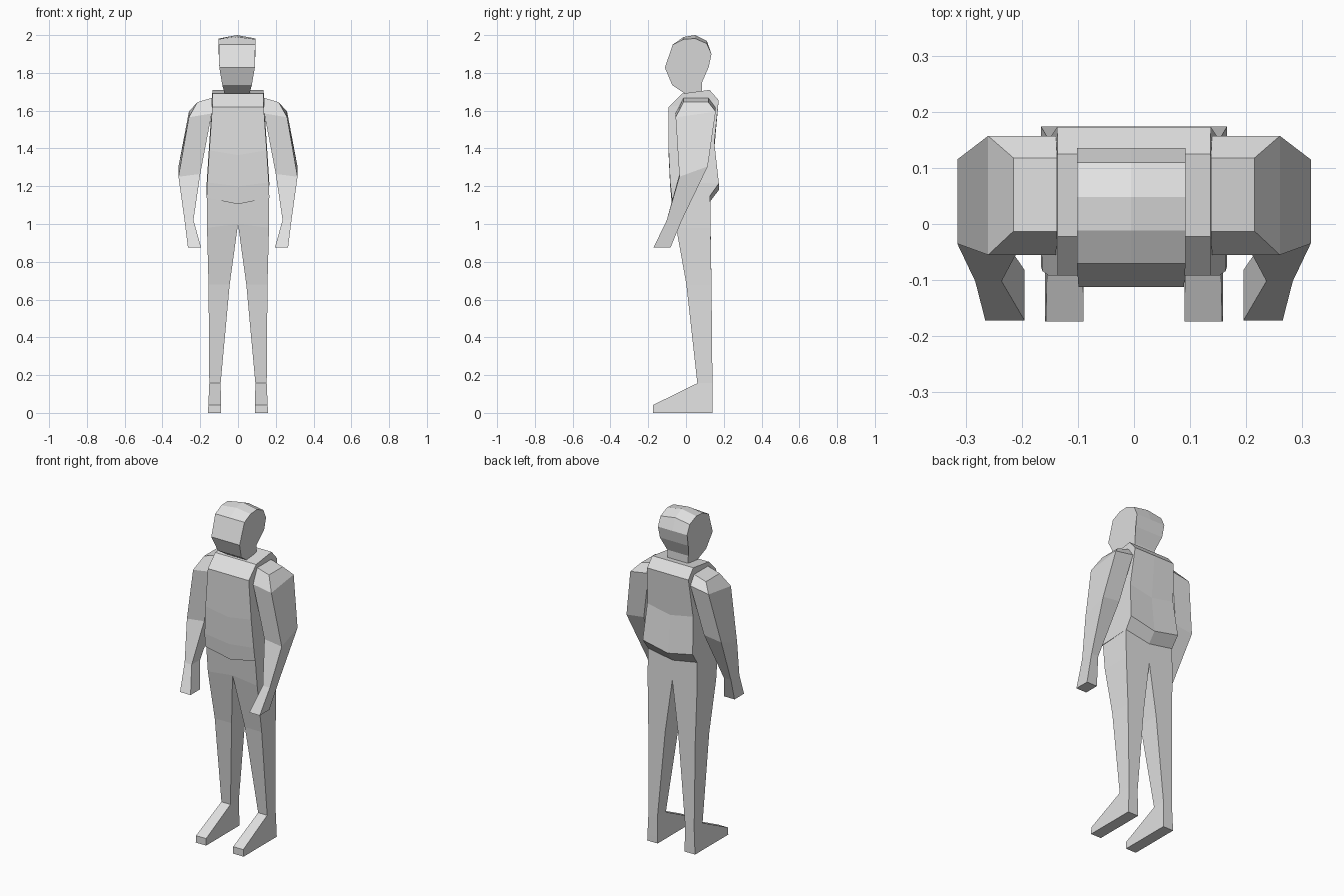
import bpy, bmesh

grey = bpy.data.materials.new("plain light grey")
grey.diffuse_color = (0.75, 0.75, 0.75, 1)


def loft(name, rings, mirror=False):
    """Skin a list of equal-length closed rings and cap both ends."""
    bm = bmesh.new()
    loops = [[bm.verts.new(p) for p in ring] for ring in rings]
    n = len(rings[0])
    for a, b in zip(loops, loops[1:]):
        for i in range(n):
            j = (i + 1) % n
            quad = (a[i], a[j], b[j], b[i])
            # leave the seam on the mirror plane open
            if mirror and all(abs(v.co.x) < 1e-4 for v in quad):
                continue
            bm.faces.new(quad)
    bm.faces.new(loops[0])
    bm.faces.new(loops[-1])
    bmesh.ops.recalc_face_normals(bm, faces=bm.faces)
    mesh = bpy.data.meshes.new(name)
    bm.to_mesh(mesh)
    bm.free()
    mesh.materials.append(grey)
    ob = bpy.data.objects.new(name, mesh)
    bpy.context.collection.objects.link(ob)
    if mirror:
        mod = ob.modifiers.new("mirror", 'MIRROR')
        mod.use_clip = True
        mod.merge_threshold = 0.0005
    return ob


def limb_ring(xi, xo, yf, yb, zi, zo, back_lift=0.0):
    """Four-sided limb section: inner/outer x, front/back y, inner/outer z."""
    return [(xi, yf, zi), (xo, yf, zo),
            (xo, yb, zo + back_lift), (xi, yb, zi + back_lift)]


def body_ring(hw_f, yf, zf, zfc, hw_b, yb, zb, zbc):
    """Six-sided torso section with its own heights at the centre line."""
    return [(-hw_f, yf, zf), (0, yf, zfc), (hw_f, yf, zf),
            (hw_b, yb, zb), (0, yb, zbc), (-hw_b, yb, zb)]


# torso with a pointed front hem and a projecting back hem
loft("torso", [
    body_ring(0.136, -0.022, 1.690, 1.690, 0.136, 0.125, 1.710, 1.710),
    body_ring(0.136, -0.092, 1.620, 1.620, 0.137, 0.173, 1.655, 1.655),
    body_ring(0.152, -0.092, 1.390, 1.365, 0.152, 0.150, 1.430, 1.400),
    body_ring(0.163, -0.084, 1.220, 1.200, 0.166, 0.174, 1.215, 1.180),
    body_ring(0.166, -0.075, 1.138, 1.105, 0.163, 0.128, 1.150, 1.120),
])

# head and neck: side outline as y, z, half width, rise at the centre line
outline = [
    (-0.005, 1.690, 0.066, 0), (-0.073, 1.735, 0.078, 0),
    (-0.112, 1.828, 0.094, 0), (-0.070, 1.950, 0.097, 0),
    (-0.012, 1.978, 0.097, 0.012), (0.048, 1.982, 0.097, 0.018),
    (0.110, 1.955, 0.097, 0.015), (0.135, 1.900, 0.097, 0),
    (0.120, 1.830, 0.094, 0), (0.085, 1.750, 0.070, 0),
    (0.085, 1.690, 0.066, 0),
]
loft("head", [[(-0.005 + s * w, y, z + (r if s == 0 else 0))
               for y, z, w, r in outline] for s in (-1, 0, 1)])

# arms hanging slightly forward, ending in simple hands
loft("arm", [
    limb_ring(0.137, 0.215, -0.013, 0.118, 1.668, 1.645),
    limb_ring(0.139, 0.260, -0.055, 0.157, 1.585, 1.565, 0.03),
    limb_ring(0.200, 0.315, -0.035, 0.115, 1.265, 1.250, 0.055),
    limb_ring(0.236, 0.283, -0.102, -0.022, 1.020, 1.020),
    limb_ring(0.195, 0.265, -0.172, -0.082, 0.875, 0.875),
], mirror=True)

# hips, legs and feet
loft("leg", [
    limb_ring(0.000, 0.163, -0.070, 0.128, 1.150, 1.150),
    limb_ring(0.000, 0.164, -0.052, 0.130, 1.000, 0.980),
    limb_ring(0.044, 0.156, 0.002, 0.135, 0.680, 0.680),
    limb_ring(0.092, 0.152, 0.060, 0.140, 0.157, 0.157),
    limb_ring(0.090, 0.157, -0.174, 0.141, 0.042, 0.042),
    limb_ring(0.090, 0.159, -0.174, 0.141, 0.000, 0.000),
], mirror=True)
